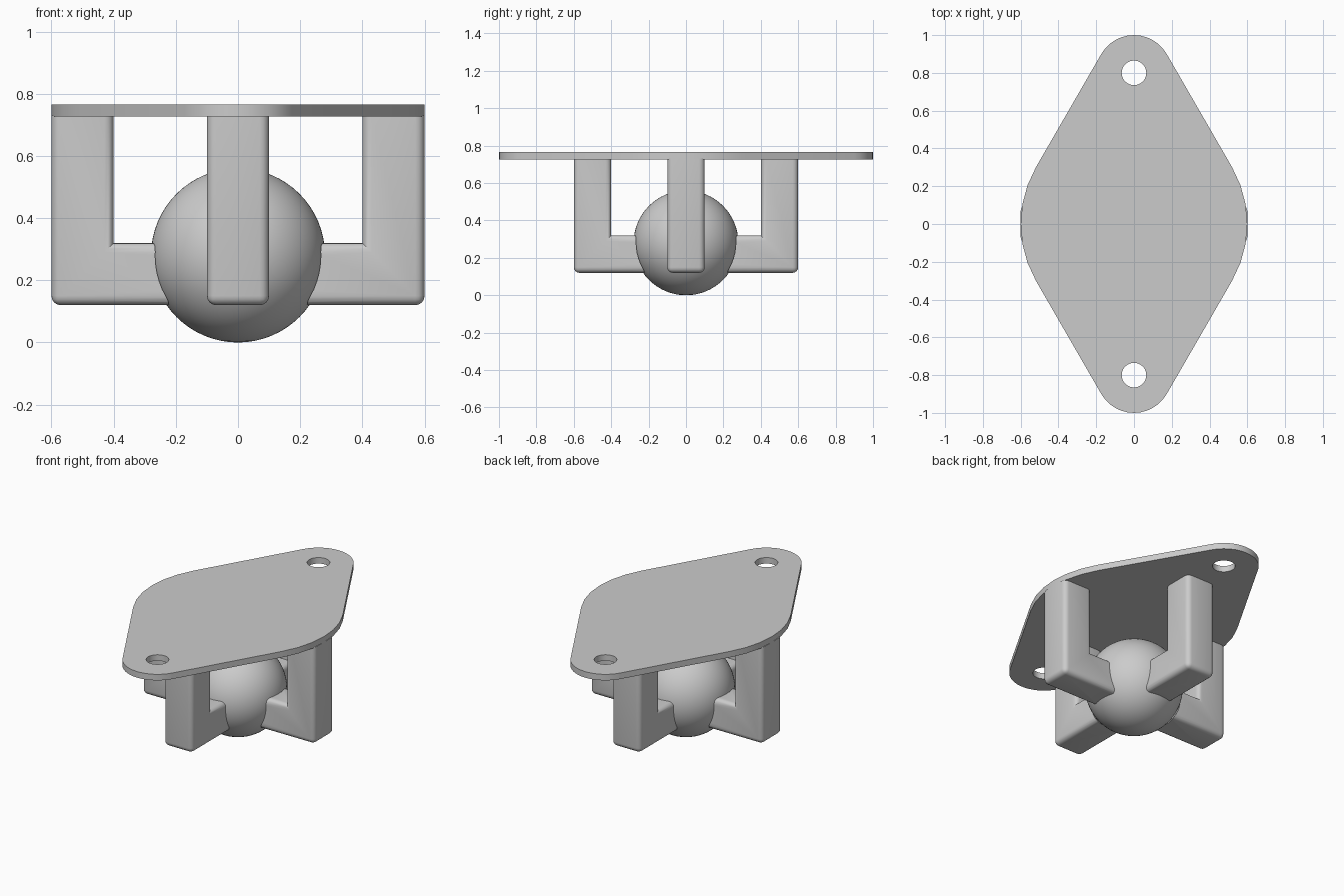
import bpy, bmesh
from math import sin, cos, pi, radians
from mathutils import Vector

cube = bpy.data.objects.get("Cube")
if cube:
    bpy.data.objects.remove(cube, do_unlink=True)

GREY = (0.6, 0.6, 0.6, 1)
mat = bpy.data.materials.new("light grey")
mat.use_nodes = True
mat.diffuse_color = GREY
mat.node_tree.nodes["Principled BSDF"].inputs["Base Color"].default_value = GREY

BALL_R = 0.28
PLATE_BOTTOM, PLATE_TOP = 0.727, 0.765


def make_object(name, bm):
    bmesh.ops.recalc_face_normals(bm, faces=bm.faces[:])
    mesh = bpy.data.meshes.new(name)
    bm.to_mesh(mesh)
    bm.free()
    mesh.materials.append(mat)
    obj = bpy.data.objects.new(name, mesh)
    bpy.context.collection.objects.link(obj)
    return obj


def prism(points, offset):
    """Extrude a flat outline along an offset."""
    bm = bmesh.new()
    face = bm.faces.new([bm.verts.new(p) for p in points])
    new = bmesh.ops.extrude_face_region(bm, geom=[face])["geom"]
    bmesh.ops.translate(bm, vec=offset,
                        verts=[v for v in new if isinstance(v, bmesh.types.BMVert)])
    return bm


def sphere(name, radius):
    bm = bmesh.new()
    bmesh.ops.create_uvsphere(bm, u_segments=64, v_segments=32, radius=radius)
    bmesh.ops.translate(bm, verts=bm.verts[:], vec=(0, 0, BALL_R))
    return make_object(name, bm)


def cut(obj, cutter):
    cutter.hide_render = True
    cutter.hide_set(True)
    mod = obj.modifiers.new("cut", 'BOOLEAN')
    mod.operation = 'DIFFERENCE'
    mod.solver = 'EXACT'
    mod.object = cutter


def bake(obj):
    """Replace the mesh by its modified result."""
    bpy.context.view_layer.update()
    deps = bpy.context.evaluated_depsgraph_get()
    mesh = bpy.data.meshes.new_from_object(obj.evaluated_get(deps))
    obj.modifiers.clear()
    obj.data = mesh


def smooth(objs):
    bpy.ops.object.select_all(action='DESELECT')
    for o in objs:
        o.select_set(True)
    bpy.context.view_layer.objects.active = objs[0]
    bpy.ops.object.shade_smooth_by_angle(angle=radians(30))


# Mounting plate: wide middle arc and two small end arcs joined by tangents
def arc(cy, radius, start, end):
    return [(radius * cos(radians(a)), cy + radius * sin(radians(a)), PLATE_BOTTOM)
            for a in range(start, end + 1, 10)]


outline = (arc(0, 0.6, -30, 30) + arc(0.8, 0.2, 30, 150)
           + arc(0, 0.6, 150, 210) + arc(-0.8, 0.2, 210, 330))
plate = make_object("mounting_plate", prism(outline, (0, 0, PLATE_TOP - PLATE_BOTTOM)))

# Screw holes
cutters = []
for side in (-1, 1):
    bm = bmesh.new()
    bmesh.ops.create_cone(bm, cap_ends=True, segments=36, radius1=0.065,
                          radius2=0.065, depth=0.4)
    bmesh.ops.translate(bm, verts=bm.verts[:], vec=(0, side * 0.8, PLATE_TOP))
    cutters.append(make_object("hole_cutter", bm))
    cut(plate, cutters[-1])
bake(plate)

# Ball and its slightly larger socket cutter
ball = sphere("ball", BALL_R)
socket = sphere("socket_cutter", BALL_R + 0.005)
cutters.append(socket)

# One L-shaped arm, rounded everywhere but its top and inner corner
TOP = PLATE_BOTTOM + 0.003
profile = [(0.15, 0.12), (0.6, 0.12), (0.6, TOP), (0.4, TOP), (0.4, 0.32), (0.15, 0.32)]
bm = prism([(x, -0.1, z) for x, z in profile], (0, 0.2, 0))
inner_corner = Vector((0.4, 0, 0.32))


def is_rounded(edge):
    mid = (edge.verts[0].co + edge.verts[1].co) / 2
    at_top = all(v.co.z > TOP - 0.001 for v in edge.verts)
    at_ball = all(v.co.x < 0.151 for v in edge.verts)
    return not (at_top or at_ball or (mid - inner_corner).length < 0.01)


bmesh.ops.bevel(bm, geom=[e for e in bm.edges if is_rounded(e)], offset=0.03,
                segments=4, profile=0.5, affect='EDGES')
first_arm = make_object("left_arm", bm)
cut(first_arm, socket)
bake(first_arm)

# Repeat the arm around the ball
arms = [first_arm]
for i, name in enumerate(("back_arm", "right_arm", "front_arm"), 1):
    arm = bpy.data.objects.new(name, first_arm.data.copy())
    arm.rotation_euler.z = i * pi / 2
    bpy.context.collection.objects.link(arm)
    arms.append(arm)

for c in cutters:
    bpy.data.objects.remove(c, do_unlink=True)
smooth([plate, ball] + arms)
